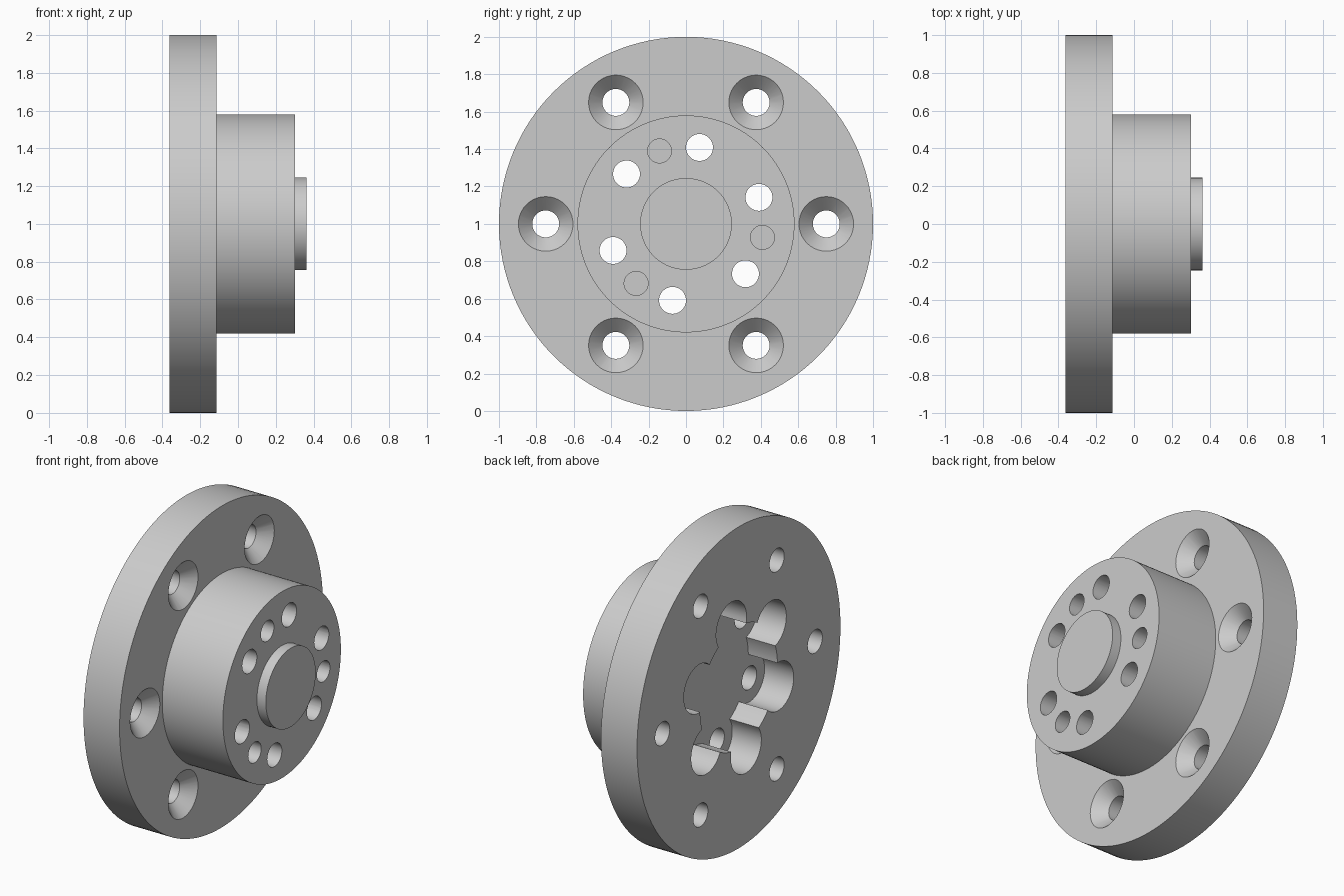
import bpy, bmesh
from math import sin, cos, radians, tau
from mathutils import Vector

cube = bpy.data.objects.get("Cube")
if cube:
    bpy.data.objects.remove(cube)

# Positions along the x axis, and radii
BACK, FLANGE, HUB, TIP = -0.363, -0.115, 0.302, 0.363
FLOOR = BACK + 0.2
BOLT_R, PIN_CIRCLE, HOLE_R = 0.75, 0.415, 0.072
POCKET_R, RECESS_R = 0.15, 0.38

steel = bpy.data.materials.new("grey_steel")
steel.use_nodes = True
grey = (0.6, 0.6, 0.6, 1)
steel.diffuse_color = grey
steel.node_tree.nodes["Principled BSDF"].inputs["Base Color"].default_value = grey


def loft(bm, rings):
    """Skin closed rings of equal length and cap both ends."""
    rows = [[bm.verts.new(p) for p in ring] for ring in rings]
    n = len(rows[0])
    for a, b in zip(rows, rows[1:]):
        for i in range(n):
            j = (i + 1) % n
            bm.faces.new((a[i], a[j], b[j], b[i]))
    bm.faces.new(rows[0])
    bm.faces.new(rows[-1])


def turned(bm, profile, segments, radius=0, degrees=0):
    """Solid turned about an x-parallel axis placed in polar form."""
    cy = radius * cos(radians(degrees))
    cz = 1 + radius * sin(radians(degrees))
    steps = [tau * i / segments for i in range(segments)]
    loft(bm, [[Vector((x, cy + r * cos(t), cz + r * sin(t))) for t in steps]
              for x, r in profile])


def make_object(name, bm):
    bmesh.ops.recalc_face_normals(bm, faces=bm.faces)
    mesh = bpy.data.meshes.new(name)
    bm.to_mesh(mesh)
    bm.free()
    mesh.materials.append(steel)
    obj = bpy.data.objects.new(name, mesh)
    bpy.context.collection.objects.link(obj)
    return obj


# Flange, hub and centre boss as one turned body
bm = bmesh.new()
turned(bm, [(BACK, 1), (FLANGE, 1), (FLANGE, 0.58), (HUB, 0.58),
            (HUB, 0.245), (TIP, 0.245)], 128)
body = make_object("flanged_hub", bm)

# Six-lobed recess in the back: round pockets joined by a central circle
outline = []
for k in range(6):
    turn = radians(20 + 60 * k)
    for i in range(25):
        t = radians(-114 + 228 * i / 24)
        y, z = PIN_CIRCLE + POCKET_R * cos(t), POCKET_R * sin(t)
        outline.append((y * cos(turn) - z * sin(turn), y * sin(turn) + z * cos(turn)))
    for step in (24, 27, 30, 33, 36):
        t = turn + radians(step)
        outline.append((RECESS_R * cos(t), RECESS_R * sin(t)))
bm = bmesh.new()
loft(bm, [[Vector((x, y, 1 + z)) for y, z in outline] for x in (BACK - 0.1, FLOOR)])
recess = make_object("recess_cutter", bm)

# Countersunk flange holes, hub through holes and blind pin holes
bm = bmesh.new()
sink = 0.146
for k in range(6):
    turned(bm, [(BACK - 0.1, HOLE_R), (FLANGE - sink + HOLE_R, HOLE_R),
                (FLANGE, sink), (FLANGE + 0.02, sink)], 40, BOLT_R, 60 * k)
    turned(bm, [(FLOOR - 0.05, HOLE_R), (HUB + 0.1, HOLE_R)], 40,
           PIN_CIRCLE, 20 + 60 * k)
for k in range(3):
    turned(bm, [(HUB - 0.3, 0.064), (HUB + 0.1, 0.064)], 40,
           PIN_CIRCLE, 110 + 120 * k)
holes = make_object("hole_cutter", bm)

# Cut the body, then discard the cutters
bpy.ops.object.select_all(action="DESELECT")
bpy.context.view_layer.objects.active = body
body.select_set(True)
for cutter in (recess, holes):
    cutter.hide_render = True
    cut = body.modifiers.new(cutter.name, "BOOLEAN")
    cut.operation = "DIFFERENCE"
    cut.solver = "EXACT"
    cut.object = cutter
    bpy.ops.object.modifier_apply(modifier=cut.name)
    bpy.data.objects.remove(cutter)

bpy.ops.object.shade_smooth_by_angle(angle=radians(30))
